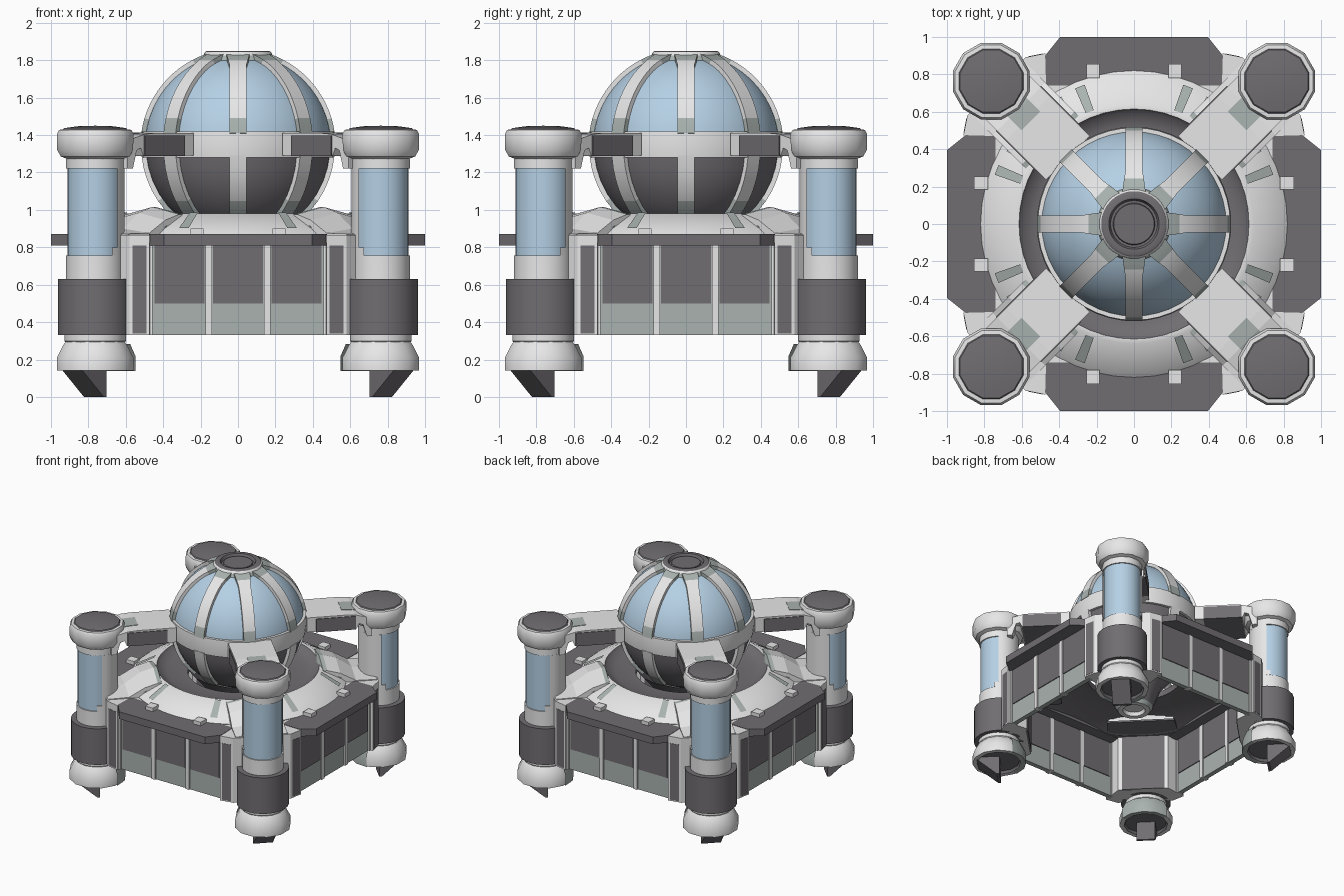
import bpy, bmesh, math
from math import sin, cos, radians

if "Cube" in bpy.data.objects:
    bpy.data.objects.remove(bpy.data.objects["Cube"])

LIGHT, MID, DARK, GLASS = range(4)
MATS = []
for label, col in (("light grey", (.82, .82, .82)), ("green grey", (.40, .45, .43)),
                   ("dark grey", (.165, .155, .168)), ("blue glass", (.46, .63, .78))):
    m = bpy.data.materials.new(label)
    m.use_nodes = True
    m.diffuse_color = (*col, 1)
    m.node_tree.nodes["Principled BSDF"].inputs["Base Color"].default_value = (*col, 1)
    MATS.append(m)


def finish(name, bm, angles=(0,), smooth=35):
    """Turn a bmesh into one object for each turn about the z axis."""
    bmesh.ops.remove_doubles(bm, verts=bm.verts, dist=1e-5)
    bmesh.ops.recalc_face_normals(bm, faces=bm.faces)
    me = bpy.data.meshes.new(name)
    bm.to_mesh(me)
    bm.free()
    for m in MATS:
        me.materials.append(m)
    for i, a in enumerate(angles):
        ob = bpy.data.objects.new(name if len(angles) == 1 else f"{name}_{i + 1}", me)
        ob.rotation_euler.z = radians(a)
        bpy.context.collection.objects.link(ob)
    if smooth:
        bpy.ops.object.select_all(action='DESELECT')
        ob.select_set(True)
        bpy.context.view_layer.objects.active = ob
        bpy.ops.object.shade_smooth_by_angle(angle=radians(smooth))


def lathe(name, prof, mats, segs=48, cx=0, arc=360, angles=(0,)):
    """Revolve (radius, z) points; a negative radius puts a part arc on the -x side."""
    bm = bmesh.new()
    n = segs if arc == 360 else segs + 1
    rings = []
    for k in range(n):
        a = radians(-arc / 2 + arc * k / segs)
        rings.append([bm.verts.new((cx + r * cos(a), r * sin(a), z)) for r, z in prof])
    for k in range(segs):
        p, q = rings[k], rings[(k + 1) % n]
        for j, mat in enumerate(mats):
            j2 = (j + 1) % len(prof)
            quad = [p[j], q[j], q[j2], p[j2]]
            if prof[j][0] == 0:
                quad.remove(q[j])
            if prof[j2][0] == 0:
                quad.remove(q[j2])
            bm.faces.new(quad).material_index = mat
    finish(name, bm, angles)


def extrude(name, pts, lo, hi, mat, angles, axis='z'):
    """Prism of an outline: plan (x, y) along z, or section (x, z) along y."""
    bm = bmesh.new()
    place = (lambda u, v, t: (u, v, t)) if axis == 'z' else (lambda u, v, t: (u, t, v))
    a = [bm.verts.new(place(u, v, lo)) for u, v in pts]
    b = [bm.verts.new(place(u, v, hi)) for u, v in pts]
    bm.faces.new(a)
    bm.faces.new(b)
    for i in range(len(pts)):
        j = (i + 1) % len(pts)
        bm.faces.new((a[i], a[j], b[j], b[i]))
    for f in bm.faces:
        f.material_index = mat
    finish(name, bm, angles, 0)


def box(name, x, y, z, mat, angles):
    extrude(name, [(x[0], y[0]), (x[1], y[0]), (x[1], y[1]), (x[0], y[1])], *z, mat, angles)


SIDES = (0, 90, 180, 270)
CORNERS = (45, 135, 225, 315)
EIGHT = SIDES + CORNERS
CZ = 1.34


def arc(radius, z0, z1, n):
    """Points on the dome's sphere between two heights."""
    a0, a1 = (math.asin((z - CZ) / radius) for z in (z0, z1))
    return [(radius * cos(a0 + (a1 - a0) * i / n), CZ + radius * sin(a0 + (a1 - a0) * i / n))
            for i in range(n + 1)]


# Central dome: dark bowl, glass upper half, equator band and cap
lathe("dome_bowl", [(0, .84)] + arc(.495, .86, 1.30, 8), [DARK] * 9)
lathe("dome_glass", arc(.50, 1.38, 1.82, 10), [GLASS] * 10)
lathe("dome_band", [(.48, 1.28), (.512, 1.28), (.52, 1.35), (.515, 1.42), (.48, 1.42)], [LIGHT] * 4)
lathe("dome_cap", [(.20, 1.79), (.187, 1.825), (.175, 1.845), (.165, 1.85), (.135, 1.85), (.125, 1.825),
                   (.112, 1.825), (.108, 1.84), (0, 1.84)], [MID, LIGHT] + [DARK] * 6)
lathe("under_hub", [(.38, .97), (.22, .78), (.15, .60), (.13, .57), (.09, .57), (.08, .6), (0, .6)],
      [DARK, DARK, MID, LIGHT, LIGHT, LIGHT], 16)


def rib(name, path, width, color):
    """Curved bar over the dome, facing +x."""
    bm = bmesh.new()
    rows = []
    for r, z in path:
        w, s = width(z), .94
        ri, zi = r * s, CZ + (z - CZ) * s
        rows.append([bm.verts.new(c) for c in ((ri, -w, zi), (r, -w, z), (r, w, z), (ri, w, zi))])
    for p, q in zip(rows, rows[1:]):
        mat = color((p[1].co.z + q[1].co.z) / 2)
        for j in range(4):
            f = bm.faces.new((p[j], p[(j + 1) % 4], q[(j + 1) % 4], q[j]))
            f.material_index = mat
    bm.faces.new(rows[0])
    bm.faces.new(rows[-1])
    finish(name, bm, EIGHT)


rib("dome_upper_rib", arc(.522, 1.41, 1.835, 14), lambda z: .046 + max(0, z - 1.78) * .3,
    lambda z: MID if z < 1.485 or z > 1.795 else LIGHT)
rib("dome_lower_rib", arc(.518, .95, 1.29, 6), lambda z: .046, lambda z: MID if z < 1.06 else LIGHT)

# Sloped roof ring with dark gutter round the dome
lathe("roof_ring", [(.82, .87), (.79, .895), (.64, .98), (.615, .98), (.60, .96), (.53, .93), (.38, .93),
                    (.38, .88), (.60, .88), (.82, .81)], [LIGHT] * 3 + [DARK] * 7)

# Four side walls with panels on both faces, and overhanging roof plates
box("wall", (.84, .88), (-.49, .49), (.33, .83), MID, SIDES)
for i, y in enumerate((-.312, 0, .312)):
    box(f"wall_panel_{'abc'[i]}", (.833, .887), (y - .134, y + .134), (.50, .82), DARK, SIDES)
for i, y in enumerate((-.475, -.156, .156, .475)):
    box(f"wall_post_{'abcd'[i]}", (.828, .893), (y - .017, y + .017), (.33, .82), LIGHT, SIDES)
extrude("roof_plate", [(.74, -.47), (.90, -.475), (1, -.395), (1, .395), (.90, .475), (.74, .47)],
        .81, .87, DARK, SIDES)
for i, y in enumerate((-.22, .22)):
    box(f"roof_clip_{'ab'[i]}", (.78, .855), (y - .035, y + .035), (.86, .90), LIGHT, SIDES)


def roof_mark(name, r0, r1, angle, half):
    """Flat mark lying on the roof slope."""
    bm = bmesh.new()
    pts = [bm.verts.new((r * cos(radians(angle + a)), r * sin(radians(angle + a)), 1.351 - r * .567))
           for r, a in ((r0, -half), (r1, -half), (r1, half), (r0, half))]
    bm.faces.new(pts).material_index = MID
    finish(name, bm, SIDES, 0)


for tag, s in (("a", -1), ("b", 1)):
    roof_mark("roof_trim_" + tag, .645, .79, s * 21.5, 2)
    roof_mark("roof_spot_" + tag, .745, .785, s * 31.5, 1.8)

# Corner blocks behind the towers (x runs outward along the diagonal)
extrude("corner_block", [(.84, -.2), (.98, -.31), (1.04, -.22), (1.04, .22), (.98, .31), (.84, .2)],
        .33, .86, LIGHT, CORNERS)
extrude("corner_roof", [(.62, -.26), (.86, -.30), (.98, -.31), (1.04, -.22),
                        (1.04, .22), (.98, .31), (.86, .30), (.62, .26)], .825, .867, LIGHT, CORNERS)
extrude("corner_ceiling", [(.60, -.27), (.86, -.29), (.86, .29), (.60, .27)], .815, .83, DARK, CORNERS)
box("corner_inner_panel", (.833, .85), (-.17, .17), (.33, .82), DARK, CORNERS)
for tag, s in (("a", -1), ("b", 1)):
    extrude("corner_slot_" + tag, [(.985, s * .295), (.99, s * .299), (1.033, s * .235), (1.026, s * .235)],
            .34, .81, DARK, CORNERS)

# Crowned ridge running from the gutter to each tower, with a darker inner end
bm = bmesh.new()
rows = [[bm.verts.new((x, y, z - abs(y) * drop)) for x, z, drop in
         ((.59, .93, 0), (.62, 1.015, .2), (.65, 1.015, .2), (.75, .985, .2), (.87, .90, .12),
          (1.03, .872, 0), (1.03, .83, 0), (.62, .85, 0))] for y in (-.2, 0, .2)]
for p, q in zip(rows, rows[1:]):
    for j in range(8):
        k = (j + 1) % 8
        bm.faces.new((p[j], q[j], q[k], p[k])).material_index = MID if j < 2 else LIGHT
for row in (rows[0], rows[-1]):
    bm.faces.new(row).material_index = LIGHT
finish("corner_ridge", bm, CORNERS, 0)

# Corner towers: column cut away on the outer side round a recessed window
T = 1.08
lathe("tower_lower_column", [(.15, .28), (.165, .30), (.165, .34), (.157, .62), (.157, .755), (.14, .755)],
      [LIGHT] * 5, 24, T, angles=CORNERS)
lathe("tower_neck", [(.14, 1.22), (.157, 1.22), (.157, 1.27)], [LIGHT] * 2, 24, T, angles=CORNERS)
lathe("tower_window", [(.147, .74), (.147, 1.23)], [GLASS], 32, T, angles=CORNERS)
lathe("tower_back", [(-.14, .80), (-.157, .80), (-.157, 1.22), (-.14, 1.22)], [LIGHT] * 4, 16, T, 174, CORNERS)
lathe("tower_back_base", [(-.14, .755), (-.157, .755), (-.157, .80), (-.14, .80)], [LIGHT] * 4, 16, T, 200, CORNERS)
lathe("tower_sleeve", [(.15, .33), (.198, .33), (.198, .63), (.15, .63)], [DARK] * 3, 24, T, angles=CORNERS)
lathe("tower_cap", [(.15, 1.24), (.16, 1.275), (.19, 1.285), (.21, 1.32), (.212, 1.405), (.20, 1.428), (.178, 1.43),
                    (.172, 1.437), (.10, 1.447), (0, 1.45)],
      [LIGHT] * 6 + [DARK] * 3, 12, T, angles=CORNERS)
lathe("tower_foot", [(.15, .31), (.175, .28), (.212, .21), (.212, .14), (.175, .14), (.165, .16), (0, .16)],
      [LIGHT, LIGHT, LIGHT, LIGHT, DARK, DARK], 12, T, angles=CORNERS)
lathe("foot_guard", [(-.18, .138), (-.218, .138), (-.218, .22), (-.19, .283), (-.16, .283)],
      [MID, MID, MID, MID], 4, T, 110, CORNERS)
extrude("foot_wedge", [(1.07, .18), (1.07, 0), (1.09, 0), (1.25, .14), (1.25, .18)], -.075, .075, DARK, CORNERS, 'y')

# Arms joining the dome band to the tower caps
extrude("arm", [(.50, 1.29), (.88, 1.29), (.90, 1.33), (.93, 1.32), (.96, 1.22), (1.0, 1.22), (1.0, 1.37),
                (.87, 1.405), (.80, 1.41), (.50, 1.41)], -.165, .165, LIGHT, CORNERS, 'y')
box("arm_side_panel", (.57, .875), (-.171, .171), (1.287, 1.397), DARK, CORNERS)
extrude("arm_patch", [(.78, 1.405), (.78, 1.414), (.87, 1.409), (.91, 1.398), (.91, 1.39), (.87, 1.40)],
        -.07, .07, MID, CORNERS, 'y')
